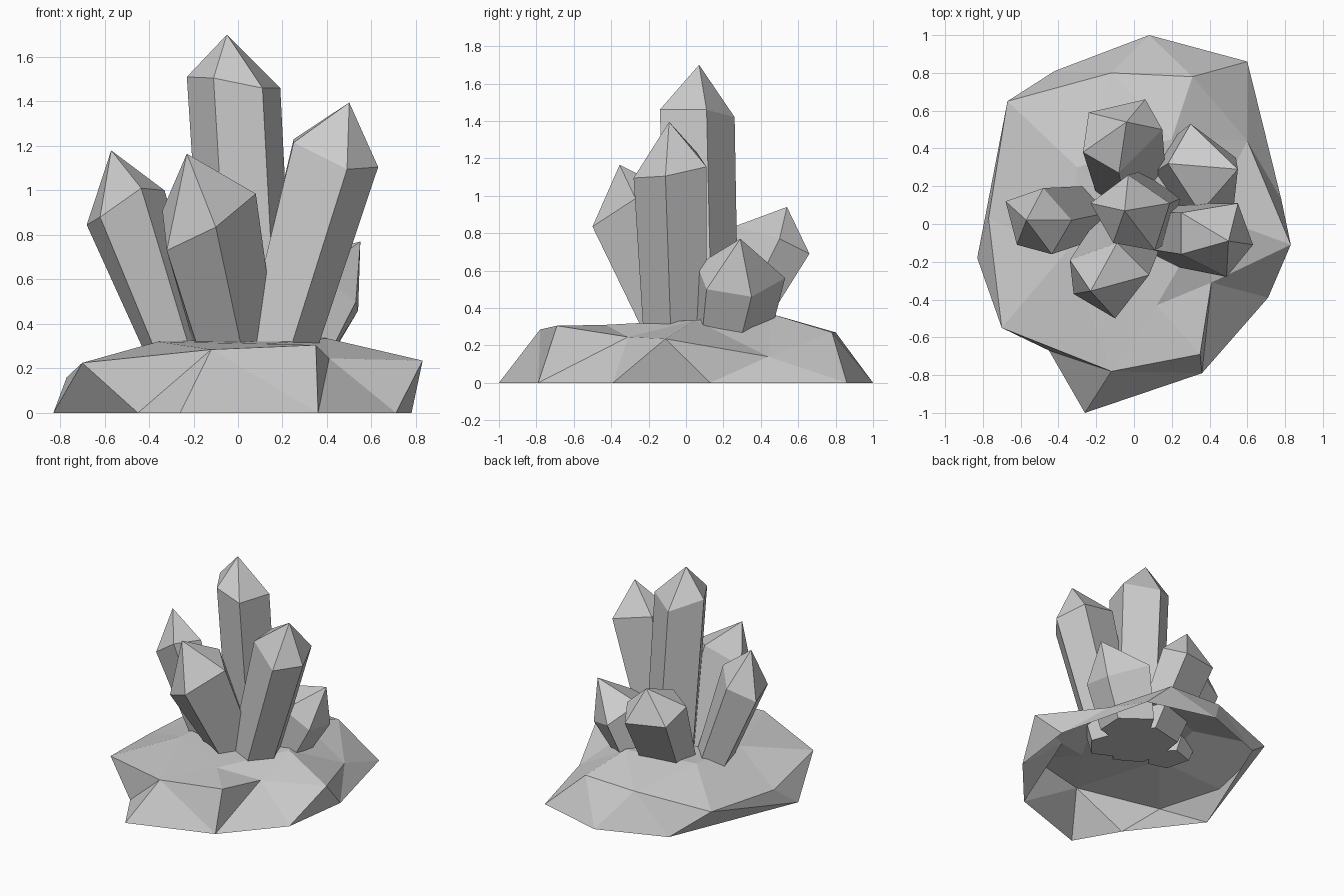
import bpy
import bmesh
from mathutils import Vector

cube = bpy.data.objects.get("Cube")
if cube:
    bpy.data.objects.remove(cube, do_unlink=True)

stone = bpy.data.materials.new("stone_grey")
stone.use_nodes = True
GREY = (0.6, 0.6, 0.6, 1)
stone.diffuse_color = GREY
stone.node_tree.nodes["Principled BSDF"].inputs["Base Color"].default_value = GREY


def finish(bm, name):
    """Turn the bmesh into a flat shaded object."""
    mesh = bpy.data.meshes.new(name)
    bm.to_mesh(mesh)
    bm.free()
    mesh.materials.append(stone)
    bpy.context.collection.objects.link(bpy.data.objects.new(name, mesh))


def crystal(name, tip, rim, root, taper):
    """Five-sided shaft from a flat root to a slanted rim, with a pointed cap."""
    bm = bmesh.new()
    middle = sum((Vector(p) for p in rim), Vector()) / len(rim)
    top = [bm.verts.new(p) for p in rim]
    low = []
    for p in rim:
        spread = (Vector(p) - middle) * taper
        spread.z = 0
        low.append(bm.verts.new(Vector(root) + spread))
    apex = bm.verts.new(tip)
    for i in range(len(rim)):
        k = (i + 1) % len(rim)
        bm.faces.new((low[i], low[k], top[k], top[i]))
        bm.faces.new((top[i], top[k], apex))
    bm.faces.new(low[::-1])
    bmesh.ops.recalc_face_normals(bm, faces=bm.faces)
    finish(bm, name)


def stitch(bm, lower, upper):
    """Join two rings with triangles, always taking the shorter diagonal."""
    i = j = 0
    n, m = len(lower), len(upper)
    while i < n or j < m:
        a, b = lower[i % n], upper[j % m]
        a2, b2 = lower[(i + 1) % n], upper[(j + 1) % m]
        step_low = (a2.co - b.co).length < (b2.co - a.co).length
        if j == m or (i < n and step_low):
            bm.faces.new((a, a2, b))
            i += 1
        else:
            bm.faces.new((a, b2, b))
            j += 1


# Rock base: an open-bottomed shell of three uneven rings
ground = [(-.83, -.18), (-.45, -.67), (-.26, -1), (.36, -.79), (.71, -.39),
          (.78, .13), (.6, .86), (.08, 1), (-.42, .81)]
ledge = [(-.7, -.55, .225), (-.12, -.78, .285), (.35, -.69, .305),
         (.41, -.31, .245), (.83, -.11, .235), (.6, .44, .14),
         (.31, .78, .27), (-.12, .8, .27), (-.67, .65, .2), (-.77, .03, .16)]
plateau = [(-.36, -.15, .32), (.12, -.43, .31), (.4, .05, .335),
           (.2, .45, .37), (-.3, .3, .34)]
bm = bmesh.new()
rings = [[bm.verts.new(p) for p in ring]
         for ring in ([(x, y, 0) for x, y in ground], ledge, plateau)]
stitch(bm, rings[0], rings[1])
stitch(bm, rings[1], rings[2])
crown = bm.verts.new((0, .06, .33))
for a, b in zip(rings[2], rings[2][1:] + rings[2][:1]):
    bm.faces.new((a, b, crown))
finish(bm, "rock_base")

# Crystals, growing outwards from the middle of the rock
crystal("tall_crystal", (-.05, .07, 1.7),
        [(-.23, .11, 1.51), (-.11, -.1, 1.505), (.11, -.14, 1.46),
         (.19, .11, 1.46), (-.03, .26, 1.42)], (.06, .08, .2), .95)
crystal("left_crystal", (.5, -.09, 1.395),
        [(.25, -.16, 1.215), (.49, -.28, 1.095), (.63, -.11, 1.105),
         (.55, .11, 1.155), (.25, .06, 1.23)], (.16, -.05, .2), .85)
crystal("front_crystal", (-.23, -.355, 1.165),
        [(-.34, -.19, .91), (-.32, -.37, .73), (-.1, -.5, .835),
         (.08, -.27, .985), (-.09, -.1, 1.04)], (-.01, -.01, .2), .85)
crystal("right_crystal", (-.57, .02, 1.18),
        [(-.68, .12, .845), (-.62, -.11, .88), (-.435, -.16, 1.01),
         (-.33, .02, 1), (-.48, .19, .92)], (-.25, .06, .2), .8)
crystal("back_left_crystal", (.55, .29, .77),
        [(.53, .11, .5), (.54, .35, .46), (.3, .53, .56),
         (.18, .32, .68), (.35, .06, .63)], (.25, .22, .2), .85)
crystal("back_crystal", (-.04, .54, .94),
        [(-.27, .38, .8), (-.08, .27, .84), (.15, .5, .77),
         (.06, .66, .69), (-.24, .59, .71)], (-.02, .2, .2), .85)
